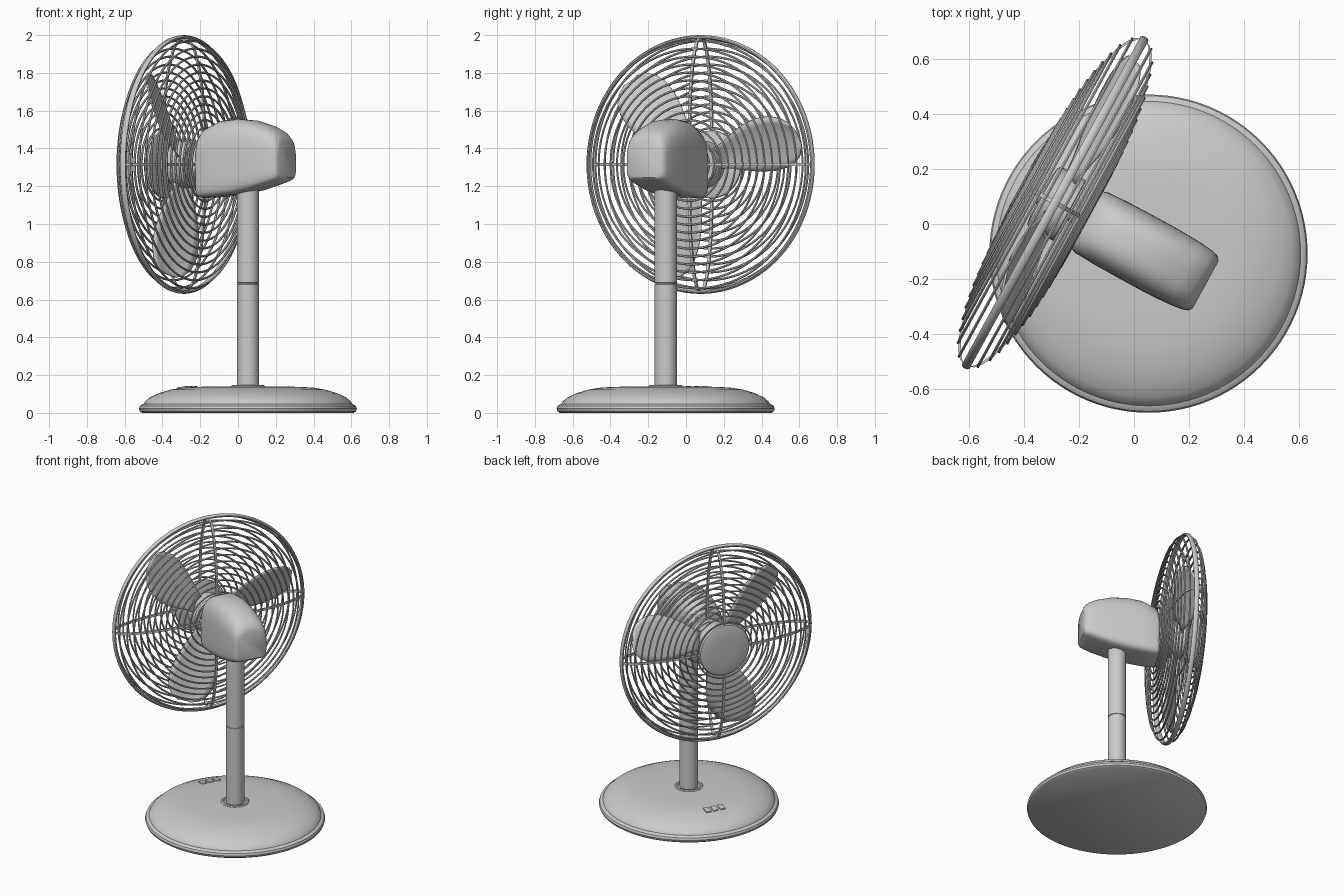
import bpy, bmesh, math
from mathutils import Matrix, Vector

if "Cube" in bpy.data.objects:
    bpy.data.objects.remove(bpy.data.objects["Cube"])

POLE = Matrix.Translation((0.0525, -0.1075, 0))
YAW = POLE @ Matrix.Rotation(math.radians(61.4), 4, 'Z')      # local +Y blows forward
HEAD = YAW @ Matrix.Translation((0, 0, 1.315)) @ Matrix.Rotation(-math.pi / 2, 4, 'X')  # local Z = fan axis


def finish(name, bm, mat, angle=35):
    bmesh.ops.recalc_face_normals(bm, faces=bm.faces)
    me = bpy.data.meshes.new(name)
    bm.to_mesh(me)
    bm.free()
    ob = bpy.data.objects.new(name, me)
    bpy.context.collection.objects.link(ob)
    ob.matrix_world = mat
    bpy.ops.object.select_all(action='DESELECT')
    bpy.context.view_layer.objects.active = ob
    ob.select_set(True)
    bpy.ops.object.shade_smooth_by_angle(angle=math.radians(angle))
    return ob


def skin(bm, loops, wrap=False, cap=False):
    """Join equal-length closed loops of points with quads."""
    rows = [[bm.verts.new(p) for p in lp] for lp in loops]
    n = len(rows[0])
    for i in range(len(rows) if wrap else len(rows) - 1):
        a, b = rows[i], rows[(i + 1) % len(rows)]
        for j in range(n):
            k = (j + 1) % n
            bm.faces.new((a[j], a[k], b[k], b[j]))
    if cap:
        bm.faces.new(rows[0])
        bm.faces.new(rows[-1])


def circle(r, z, n):
    return [(r * math.cos(2 * math.pi * i / n), r * math.sin(2 * math.pi * i / n), z) for i in range(n)]


def lathe(name, profile, mat, n=64):
    bm = bmesh.new()
    skin(bm, [circle(r, z, n) for r, z in profile], cap=True)
    return finish(name, bm, mat)


def ring(bm, r, z, w, h, n=80, sides=6):
    prof = [(r + w * math.cos(2 * math.pi * i / sides), z + h * math.sin(2 * math.pi * i / sides))
            for i in range(sides)]
    skin(bm, [circle(pr, pz, n) for pr, pz in prof], wrap=True)


# Base with rounded lip, and the pole with its collar and seam
lathe("base", [(0.56, 0), (0.572, 0.008), (0.577, 0.022), (0.572, 0.037), (0.56, 0.045), (0.552, 0.047),
               (0.545, 0.06), (0.52, 0.082), (0.47, 0.105), (0.41, 0.123), (0.35, 0.133),
               (0.28, 0.138), (0.1, 0.14)], POLE, 96)
lathe("pole_collar", [(0.09, 0.13), (0.09, 0.142), (0.084, 0.147), (0.074, 0.147), (0.07, 0.141)], POLE)
lathe("pole", [(0.059, 0.13), (0.059, 0.681), (0.055, 0.682), (0.055, 0.688), (0.059, 0.689),
               (0.059, 1.22)], POLE, 48)

# Three control buttons on the front of the base
for i in (-1, 0, 1):
    bm = bmesh.new()
    bmesh.ops.create_cube(bm, size=1)
    bmesh.ops.scale(bm, vec=(0.036, 0.055, 0.025), verts=bm.verts)
    bmesh.ops.bevel(bm, geom=bm.edges[:], offset=0.004, segments=2, affect='EDGES', profile=0.5)
    finish("button", bm, YAW @ Matrix.Translation((i * 0.05, 0.365, 0.126))
           @ Matrix.Rotation(math.radians(-8), 4, 'X'))


# Motor housing: flat-bottomed arch sections lofted front to back
def section(y, zb, zt, hw, n=40):
    zm = zb + 0.5 * (zt - zb)
    pts = []
    for i in range(n):
        c, s = math.cos(2 * math.pi * (i + .5) / n), math.sin(2 * math.pi * (i + .5) / n)
        e = 0.72 if s > 0 else 0.3
        x = math.copysign(abs(c) ** e, c) * hw
        z = zm + ((zt - zm) * s ** e if s > 0 else -(zm - zb) * (-s) ** e)
        pts.append((x, y, z))
    return pts


bm = bmesh.new()
skin(bm, [section(*s) for s in (
    (0.258, 1.15, 1.46, 0.11), (0.252, 1.142, 1.48, 0.119), (0.235, 1.138, 1.505, 0.125),
    (0.15, 1.145, 1.545, 0.129), (0.05, 1.157, 1.556, 0.13), (-0.05, 1.177, 1.547, 0.13),
    (-0.15, 1.206, 1.517, 0.126), (-0.2, 1.223, 1.49, 0.12), (-0.225, 1.234, 1.462, 0.112),
    (-0.236, 1.245, 1.435, 0.098))], cap=True)
finish("motor_housing", bm, YAW, 40)

# Hub parts along the fan axis
lathe("shaft", [(0.035, 0.24), (0.035, 0.45)], HEAD, 32)
lathe("rear_mount", [(0.11, 0.25), (0.115, 0.255), (0.115, 0.28), (0.105, 0.287)], HEAD)
lathe("blade_hub", [(0.115, 0.32), (0.125, 0.328), (0.125, 0.425), (0.115, 0.438), (0.08, 0.443)], HEAD)
lathe("front_disc", [(0.165, 0.495), (0.178, 0.5), (0.18, 0.509), (0.173, 0.518), (0.155, 0.523),
                     (0.08, 0.526)], HEAD)

# Three pitched leaf-shaped blades
for k in range(3):
    a = math.radians(12 + 120 * k)
    bm = bmesh.new()
    rows = []
    for r, h in ((0.11, 0.055), (0.17, 0.07), (0.24, 0.098), (0.32, 0.125), (0.41, 0.141), (0.49, 0.138),
                 (0.55, 0.117), (0.59, 0.083), (0.61, 0.04)):
        row = []
        for j in range(9):
            f = j / 4 - 1
            c = f * h + 0.02 * math.sin(r * 4)
            t = 0.38 - 0.42 * c + 0.012 * (1 - f * f)
            row.append(bm.verts.new((r * math.cos(a) - c * math.sin(a),
                                     -r * math.sin(a) - c * math.cos(a), t)))
        rows.append(row)
    for p, q in zip(rows, rows[1:]):
        for j in range(8):
            bm.faces.new((p[j], p[j + 1], q[j + 1], q[j]))
    ob = finish("blade", bm, HEAD)
    m = ob.modifiers.new("thickness", 'SOLIDIFY')
    m.thickness, m.offset = 0.008, 0

# Guard: dome profile mirrored about the rim plane, as radius / depth pairs
RIM = 0.386
DOME = [(0.675, 0.0), (0.665, 0.03), (0.64, 0.052), (0.6, 0.072), (0.5, 0.1), (0.4, 0.116),
        (0.3, 0.125), (0.2, 0.129), (0.1, 0.13)]


def depth(r):
    for (r0, d0), (r1, d1) in zip(DOME, DOME[1:]):
        if r1 <= r <= r0:
            return d0 + (d1 - d0) * (r0 - r) / (r0 - r1)
    return 0.13


bm = bmesh.new()
ring(bm, 0.674, RIM, 0.011, 0.017, 96, 10)
finish("guard_rim", bm, HEAD)

for name, side, inner in (("front_guard", 1, 0.16), ("rear_guard", -1, 0.1)):
    bm = bmesh.new()
    count = 12 if side > 0 else 13
    for i in range(count):
        r = 0.655 - 0.042 * i
        ring(bm, r, RIM + side * depth(r), 0.006, 0.006)
    # Four curved spokes
    path = [p for p in DOME if p[0] > inner] + [(inner, 0.13)]
    for k in range(4):
        rot = Matrix.Rotation(k * math.pi / 2, 3, 'Z')
        loops = []
        for r, d in path:
            loops.append([rot @ Vector((r, y, RIM + side * (d + z - 0.006)))
                          for y, z in ((-.008, -.005), (.008, -.005), (.008, .005), (-.008, .005))])
        skin(bm, loops, cap=True)
    finish(name, bm, HEAD, 50)
